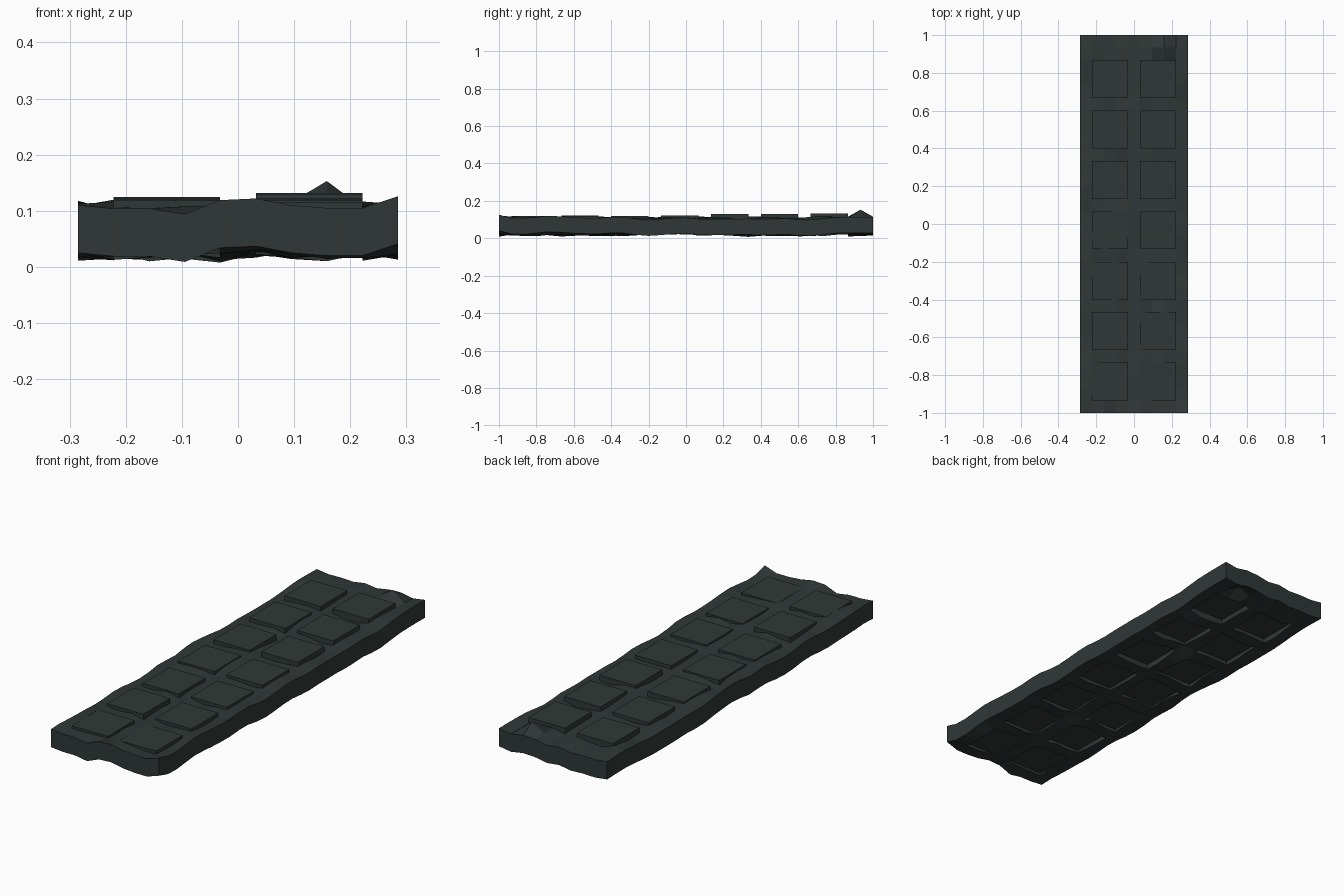
import bpy, bmesh, random

if "Cube" in bpy.data.objects:
    bpy.data.objects.remove(bpy.data.objects["Cube"])

random.seed(11)
NX, NY = 9, 30                     # grid cells across and along
W, L, T = 0.57, 2.0, 0.085         # width, length, thickness
LEFT = [.118, .121, .116, .121, .120, .123, .125]    # pad heights, front to back
RIGHT = [.115, .119, .120, .123, .130, .130, .132]
FRONT = [.110, .104, .104, .094, .119, .122, .110, .105, .105, .118]

mat = bpy.data.materials.new("dark slate green")
mat.diffuse_color = (0.029, 0.039, 0.037, 1)
mat.use_nodes = True
mat.node_tree.nodes["Principled BSDF"].inputs["Base Color"].default_value = mat.diffuse_color

# rough ground heights, lightly smoothed
raw = [[random.uniform(-1, 1) for _ in range(NY + 3)] for _ in range(NX + 1)]
height = {}
for i in range(NX + 1):
    for j in range(NY + 1):
        n = 0.5 * raw[i][j] + raw[i][j + 1] + 0.5 * raw[i][j + 2]
        height[i, j] = 0.106 + 0.0075 * n
for i, z in enumerate(FRONT):
    height[i, 0] = z
height[NX, 0] = 0.126
height[7, 29] = 0.153              # single peak near the back
height[3, 2] = T                   # lowest dip
for k in height:
    height[k] = max(height[k], T)


def pad_of(i, j):
    """Index of the raised pad that owns a cell, or None."""
    col = 0 if 1 <= i <= 3 else 1 if 5 <= i <= 7 else None
    row, r = divmod(j - 1, 4)
    return (col, row) if col is not None and 0 <= row < 7 and r < 3 else None


bm = bmesh.new()
cache = {}


def vert(i, j, pad, drop):
    key = (i, j, pad, drop)
    if key not in cache:
        z = (LEFT, RIGHT)[pad[0]][pad[1]] if pad else height[i, j]
        cache[key] = bm.verts.new((-W / 2 + W * i / NX, -L / 2 + L * j / NY, z - drop))
    return cache[key]


# top and underside sheets, with a vertical wall around every pad
for drop in (0, T):
    def face(vs):
        bm.faces.new(vs if drop == 0 else vs[::-1])
    for i in range(NX):
        for j in range(NY):
            p = pad_of(i, j)
            c = [(i, j), (i + 1, j), (i + 1, j + 1), (i, j + 1)]
            face([vert(*q, p, drop) for q in c])
            if p:
                near = [(i, j - 1), (i + 1, j), (i, j + 1), (i - 1, j)]
                for k in range(4):
                    if pad_of(*near[k]) != p:
                        a, b = c[k], c[(k + 1) % 4]
                        face([vert(*a, None, drop), vert(*b, None, drop),
                              vert(*b, p, drop), vert(*a, p, drop)])

# outer rim
ring = ([(i, 0) for i in range(NX)] + [(NX, j) for j in range(NY)]
        + [(i, NY) for i in range(NX, 0, -1)] + [(0, j) for j in range(NY, 0, -1)])
for a, b in zip(ring, ring[1:] + ring[:1]):
    bm.faces.new([vert(*a, None, T), vert(*b, None, T),
                  vert(*b, None, 0), vert(*a, None, 0)])

me = bpy.data.meshes.new("paved_slab")
bm.to_mesh(me)
bm.free()
me.materials.append(mat)
ob = bpy.data.objects.new("paved_slab", me)
bpy.context.collection.objects.link(ob)
